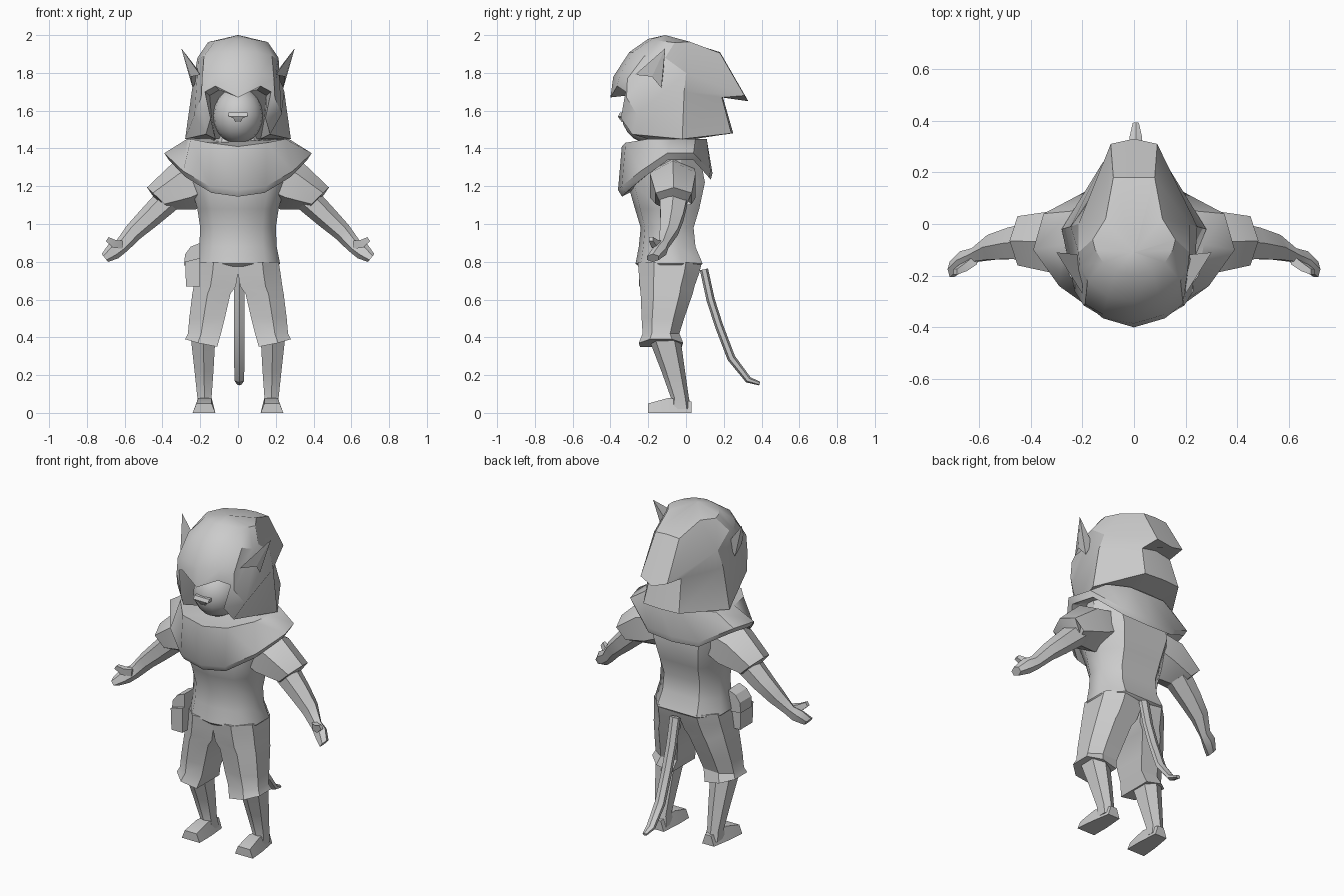
import bpy
import bmesh
import math
from mathutils import Vector

default_cube = bpy.data.objects.get("Cube")
if default_cube:
    bpy.data.objects.remove(default_cube, do_unlink=True)

grey = bpy.data.materials.new("plain grey")
grey.use_nodes = True
grey_value = (0.6, 0.6, 0.6, 1)
grey.diffuse_color = grey_value
grey.node_tree.nodes["Principled BSDF"].inputs["Base Color"].default_value = grey_value


def finish(name, bm, smooth_angle=30):
    """Turn a bmesh into a shaded object with the shared material."""
    bmesh.ops.recalc_face_normals(bm, faces=bm.faces[:])
    mesh = bpy.data.meshes.new(name)
    bm.to_mesh(mesh)
    bm.free()
    mesh.materials.append(grey)
    part = bpy.data.objects.new(name, mesh)
    bpy.context.collection.objects.link(part)
    bpy.ops.object.select_all(action="DESELECT")
    part.select_set(True)
    bpy.context.view_layer.objects.active = part
    bpy.ops.object.shade_smooth_by_angle(angle=math.radians(smooth_angle))


def loft(name, rings, smooth_angle=30):
    """Skin a stack of closed rings that share a point count, with capped ends."""
    bm = bmesh.new()
    rows = [[bm.verts.new(point) for point in ring] for ring in rings]
    count = len(rows[0])
    for lower, upper in zip(rows, rows[1:]):
        for i in range(count):
            j = (i + 1) % count
            bm.faces.new((lower[i], lower[j], upper[j], upper[i]))
    bm.faces.new(rows[0])
    bm.faces.new(rows[-1])
    bmesh.ops.remove_doubles(bm, verts=bm.verts[:], dist=0.0005)
    finish(name, bm, smooth_angle)


def mirrored(half):
    """Close a front-to-back half outline across the middle plane."""
    return half + [(-x, y, z) for x, y, z in reversed(half[1:-1])]


def body_ring(z, half_width, front, back):
    middle = (front + back) / 2
    depth = back - front
    return mirrored([
        (0, front, z),
        (half_width * 0.65, front + depth * 0.08, z),
        (half_width, middle - depth * 0.15, z),
        (half_width, middle + depth * 0.2, z),
        (half_width * 0.6, back, z),
        (0, back, z),
    ])


def shorts_ring(z, inner, outer, front, back, slope=0.0):
    """Trouser-leg section: flat front and back panels, bevelled outside."""
    width = outer - inner
    depth = back - front
    return [
        (inner, front + depth * 0.03, z - slope), (inner + width * 0.6, front, z),
        (outer, front + depth * 0.25, z + slope), (outer, back - depth * 0.25, z + slope),
        (inner + width * 0.6, back, z), (inner, back - depth * 0.03, z - slope),
    ]


def shin_ring(z, inner, outer, front, back):
    """Six-sided shin section with a ridge at front and back."""
    middle = (inner + outer) / 2
    inset = (back - front) * 0.2
    return [(inner, front + inset, z), (middle, front, z), (outer, front + inset, z),
            (outer, back - inset, z), (middle, back, z), (inner, back - inset, z)]


def sweep(name, stations, side_axis, sides):
    """Tube through (x, y, z, side radius, other radius) stations."""
    side_axis = Vector(side_axis)
    centres = [Vector(station[:3]) for station in stations]
    rings = []
    for i, station in enumerate(stations):
        before, after = centres[max(i - 1, 0)], centres[min(i + 1, len(centres) - 1)]
        other = (after - before).cross(side_axis).normalized()
        ring = []
        for k in range(sides):
            angle = math.tau * (k + 0.5) / sides
            ring.append(centres[i] + side_axis * station[3] * math.cos(angle)
                        + other * station[4] * math.sin(angle))
        rings.append(ring)
    loft(name, rings)


def flip(points, side):
    return [(side * p[0], *p[1:]) for p in points]


# Hood: recessed opening with cheek flaps, rounded crown, drooping point at the back
hood_lining = [(0, -.22, 1.69), (.1, -.22, 1.71), (.15, -.22, 1.68), (.14, -.22, 1.56),
               (.12, -.2, 1.45), (.13, -.02, 1.44), (.06, .1, 1.46), (0, .1, 1.46)]
hood_rim = [(0, -.4, 1.67), (.12, -.365, 1.73), (.175, -.32, 1.7), (.145, -.345, 1.56),
            (.17, -.285, 1.475), (.28, -.02, 1.45), (.12, .24, 1.48), (0, .25, 1.48)]
hood_brow = [(0, -.385, 1.78), (.12, -.35, 1.79), (.19, -.31, 1.77), (.195, -.315, 1.67),
             (.23, -.26, 1.58), (.245, -.01, 1.7), (.1, .19, 1.67), (0, .19, 1.69)]
hood_point = [(0, -.3, 1.91), (.1, -.28, 1.91), (.18, -.22, 1.89), (.21, -.16, 1.87),
              (.215, -.11, 1.88), (.215, 0, 1.8), (.09, .31, 1.68), (0, .33, 1.65)]
hood_crown = [(0, -.2, 1.98), (.07, -.18, 1.98), (.12, -.15, 1.97), (.15, -.1, 1.965),
              (.16, -.06, 1.96), (.11, .02, 1.965), (.08, .18, 1.905), (0, .18, 1.91)]
hood_top = [(x * 0.01, -.11, 2) for x, y, z in hood_crown]
loft("hood", [mirrored(r) for r in (hood_lining, hood_rim, hood_brow, hood_point,
                                    hood_crown, hood_top)], smooth_angle=32)

# Face and muzzle tip
bm = bmesh.new()
bmesh.ops.create_uvsphere(bm, u_segments=16, v_segments=10, radius=1)
bmesh.ops.scale(bm, vec=(.135, .15, .15), verts=bm.verts[:])
bmesh.ops.translate(bm, vec=(0, -.19, 1.575), verts=bm.verts[:])
finish("face", bm, 40)
loft("nose", [[(-w, y, z), (w, y, z), (w, -.31, z), (-w, -.31, z)]
              for z, w, y in ((1.54, .015, -.34), (1.56, .025, -.355),
                              (1.57, .05, -.36), (1.59, .05, -.35))])

# Neck joining the hood and the cape
loft("neck", [body_ring(1.36, .16, -.24, .06), body_ring(1.48, .12, -.18, .06)])

# Shoulder cape
collar = [(0, -.34, 1.41), (.15, -.32, 1.43), (.25, -.2, 1.45), (.27, -.08, 1.45),
          (.24, .05, 1.45), (.12, .11, 1.45), (0, .11, 1.45)]
hem = [(0, -.36, 1.18), (.15, -.34, 1.2), (.29, -.24, 1.28), (.39, -.1, 1.375),
       (.35, .04, 1.375), (.18, .13, 1.28), (0, .14, 1.27)]
under_hem = [(x * 0.94, y * 0.94, z - 0.035) for x, y, z in hem]
inner_hem = [(x * 0.6, y * 0.7, z + 0.01) for x, y, z in hem]
loft("shoulder_cape", [mirrored(r) for r in (collar, hem, under_hem, inner_hem)], smooth_angle=42)

# Tunic
loft("tunic", [body_ring(*row) for row in (
    (1.38, .27, -.26, .07), (1.22, .255, -.31, .1), (1.08, .215, -.27, .07),
    (.98, .2, -.24, .04), (.88, .205, -.25, .05), (.79, .223, -.267, .088), (.775, .21, -.25, .07))],
    smooth_angle=42)

for side, label in ((1, "left"), (-1, "right")):
    # Flared shorts, joined at the middle above the crotch
    shorts = [shorts_ring(.8, 0, .215, -.255, .085), shorts_ring(.74, 0, .225, -.25, .07),
              shorts_ring(.67, .012, .235, -.245, .045), shorts_ring(.63, .04, .242, -.24, .035),
              shorts_ring(.5, .07, .258, -.235, -.01), shorts_ring(.42, .09, .265, -.23, -.035),
              shorts_ring(.37, .11, .28, -.25, -.015, .02)]
    loft(label + "_shorts", [flip(r, side) for r in shorts])

    # Shin and wedge-shaped foot
    shin = [shin_ring(.4, .12, .25, -.2, -.03), shin_ring(.22, .13, .23, -.13, -.005),
            shin_ring(.08, .14, .215, -.08, .015), shin_ring(.02, .13, .215, -.09, .028)]
    loft(label + "_shin", [flip(r, side) for r in shin])
    foot = [[(inner, y, 0), (outer, y, 0), (outer - .02, y, top), (inner + .02, y, top)]
            for y, inner, outer, top in ((-.2, .12, .24, .05), (-.09, .12, .23, .08),
                                         (.03, .13, .21, .06))]
    loft(label + "_foot", [flip(r, side) for r in foot])

    # Sleeve, bare forearm with hand, and thumb
    sleeve = [(.17, -.07, 1.24, .13, .12), (.28, -.07, 1.205, .14, .14),
              (.42, -.065, 1.135, .11, .085), (.37, -.065, 1.11, .07, .05)]
    sweep(label + "_sleeve", flip(sleeve, side), (0, 1, 0), 6)
    arm = [(.37, -.065, 1.13, .085, .07), (.47, -.075, 1.035, .07, .06),
           (.55, -.09, .96, .055, .05), (.615, -.12, .885, .03, .04),
           (.66, -.14, .855, .04, .045), (.705, -.175, .82, .035, .027)]
    sweep(label + "_arm", flip(arm, side), (0, 1, 0), 6)
    thumb = [(.61, -.135, .89, .03, .03), (.655, -.165, .895, .025, .03),
             (.692, -.185, .92, .015, .018)]
    sweep(label + "_thumb", flip(thumb, side), (0, 1, 0), 4)

    # Pointed ear
    bm = bmesh.new()
    tip = bm.verts.new((side * .3, -.11, 1.93))
    base = [bm.verts.new((side * x, y, z)) for x, y, z in (
        (.2, -.27, 1.79), (.25, -.18, 1.78), (.24, -.13, 1.72), (.2, -.12, 1.8))]
    for a, b in zip(base, base[1:] + base[:1]):
        bm.faces.new((a, b, tip))
    bm.faces.new(base)
    finish(label + "_ear", bm, 20)

# Tail
sweep("tail", [(.007, .095, .76, .033, .022), (.007, .13, .6, .033, .022),
               (.007, .175, .46, .033, .022), (.007, .24, .29, .033, .022),
               (.007, .33, .175, .028, .018), (.007, .39, .155, .014, .01)], (1, 0, 0), 6)

# Belt pouch with a folded flap on the right hip
for name, outline, front, back in (
        ("pouch_bag", [(.2, .67), (.275, .67), (.28, .8), (.2, .82)], -.25, -.13),
        ("pouch_flap", [(.2, .77), (.287, .78), (.28, .84), (.25, .88), (.2, .9)], -.23, -.12)):
    loft(name, [[(-x, y, z) for x, z in outline] for y in (front, back)])
